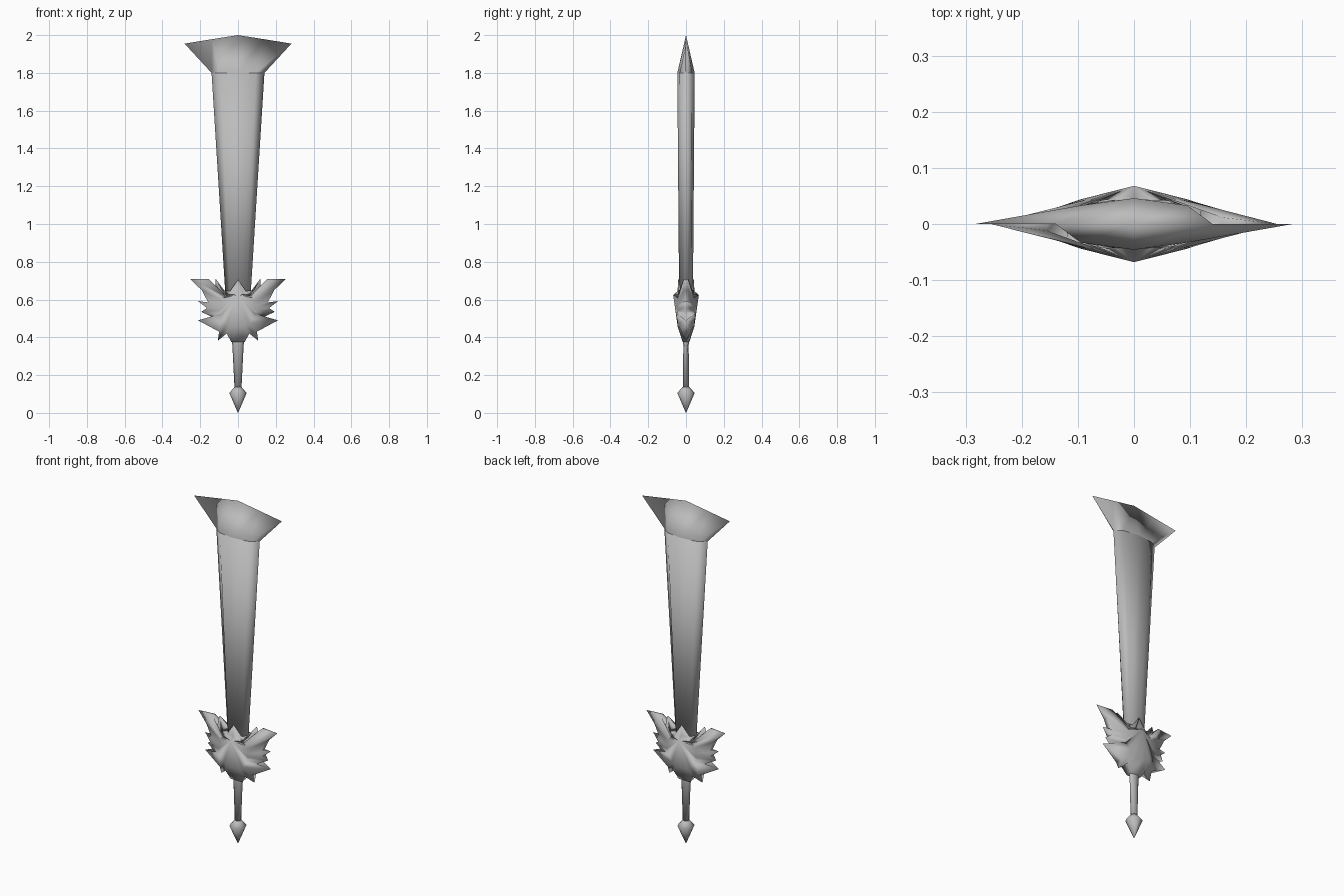
import bpy
import math

cube = bpy.data.objects.get("Cube")
if cube:
    bpy.data.objects.remove(cube, do_unlink=True)

# One plain metal colour
GREY = (0.5, 0.5, 0.5, 1)
metal = bpy.data.materials.new("grey metal")
metal.use_nodes = True
metal.diffuse_color = GREY
metal.node_tree.nodes["Principled BSDF"].inputs["Base Color"].default_value = GREY


def make(name, verts, faces):
    mesh = bpy.data.meshes.new(name)
    mesh.from_pydata(verts, [], faces)
    mesh.materials.append(metal)
    ob = bpy.data.objects.new(name, mesh)
    bpy.context.collection.objects.link(ob)
    bpy.ops.object.select_all(action='DESELECT')
    ob.select_set(True)
    bpy.context.view_layer.objects.active = ob
    bpy.ops.object.mode_set(mode='EDIT')
    bpy.ops.mesh.select_all(action='SELECT')
    bpy.ops.mesh.remove_doubles(threshold=0.0005)
    bpy.ops.mesh.normals_make_consistent(inside=False)
    bpy.ops.object.mode_set(mode='OBJECT')
    bpy.ops.object.shade_smooth()
    return ob


def loft(name, rings):
    """Skin a stack of equally long rings and cap both ends."""
    n = len(rings[0])
    verts = [v for ring in rings for v in ring]
    faces = [[k * n + i, k * n + (i + 1) % n, (k + 1) * n + (i + 1) % n, (k + 1) * n + i]
             for k in range(len(rings) - 1) for i in range(n)]
    faces += [list(range(n)), list(range(len(verts) - n, len(verts)))]
    return make(name, verts, faces)


def blade_ring(z, w, t):
    """Flat section with a central ridge and bevelled cutting edges."""
    half = [(w, 0), (w * 0.68, t * 0.72), (0, t), (-w * 0.68, t * 0.72)]
    return [(x, y, z) for x, y in half] + [(-x, -y, z) for x, y in half]


# Blade: straight taper widening upward
loft("blade", [blade_ring(0.55, 0.062, 0.036), blade_ring(1.8, 0.14, 0.046)])

# Flared tip: the thick section closes onto a shallow peaked edge
base = blade_ring(1.8, 0.14, 0.046)
edge = [(0.283, 0, 1.955), (0.14, 0, 1.978), (0, 0, 2), (-0.14, 0, 1.978),
        (-0.283, 0, 1.955), (-0.14, 0, 1.978), (0, 0, 2), (0.14, 0, 1.978)]
n = len(base)
make("blade_tip", base + edge,
     [[i, (i + 1) % n, n + (i + 1) % n, n + i] for i in range(n)])

# Guard: spiked outline (x, z, half thickness), top to bottom on the left half
spikes = [(0, 0.705, 0.043), (0.042, 0.645, 0.042), (0.085, 0.65, 0.035),
          (0.118, 0.71, 0.006), (0.12, 0.645, 0.025), (0.155, 0.71, 0.012),
          (0.255, 0.71, 0), (0.192, 0.65, 0.015), (0.158, 0.585, 0.02),
          (0.212, 0.592, 0), (0.165, 0.555, 0.02), (0.195, 0.535, 0),
          (0.13, 0.505, 0.025), (0.212, 0.49, 0), (0.10, 0.43, 0.025),
          (0.107, 0.382, 0), (0.06, 0.42, 0.03), (0.035, 0.375, 0.018)]
outline = spikes + [(-x, z, t) for x, z, t in reversed(spikes[1:])]
n = len(outline)
MID = 0.55
verts = []
for s in (-1, 1):
    verts += [(x, s * t, z) for x, z, t in outline]
    # Body ring inside the spikes
    for x, z, t in outline:
        r = math.hypot(x, z - MID)
        f = min(0.72, 0.095 / r)
        verts.append((x * f, s * 0.044, MID + (z - MID) * f))
    verts.append((0, s * 0.068, 0.625))
faces = []
side = 2 * n + 1
for i in range(n):
    j = (i + 1) % n
    for o in (0, side):
        faces.append([o + i, o + j, o + n + j, o + n + i])
        faces.append([o + n + i, o + n + j, o + 2 * n])
    faces.append([i, j, side + j, side + i])
make("guard", verts, faces)


def round_ring(z, rx, ry, sides=8):
    return [(rx * math.cos(math.tau * i / sides), ry * math.sin(math.tau * i / sides), z)
            for i in range(sides)]


# Grip and pointed pommel
loft("grip", [round_ring(0.12, 0.018, 0.017), round_ring(0.36, 0.03, 0.014),
              round_ring(0.44, 0.045, 0.03)])
loft("pommel", [round_ring(0, 0.001, 0.001), round_ring(0.105, 0.046, 0.046),
                round_ring(0.138, 0.018, 0.018)])
